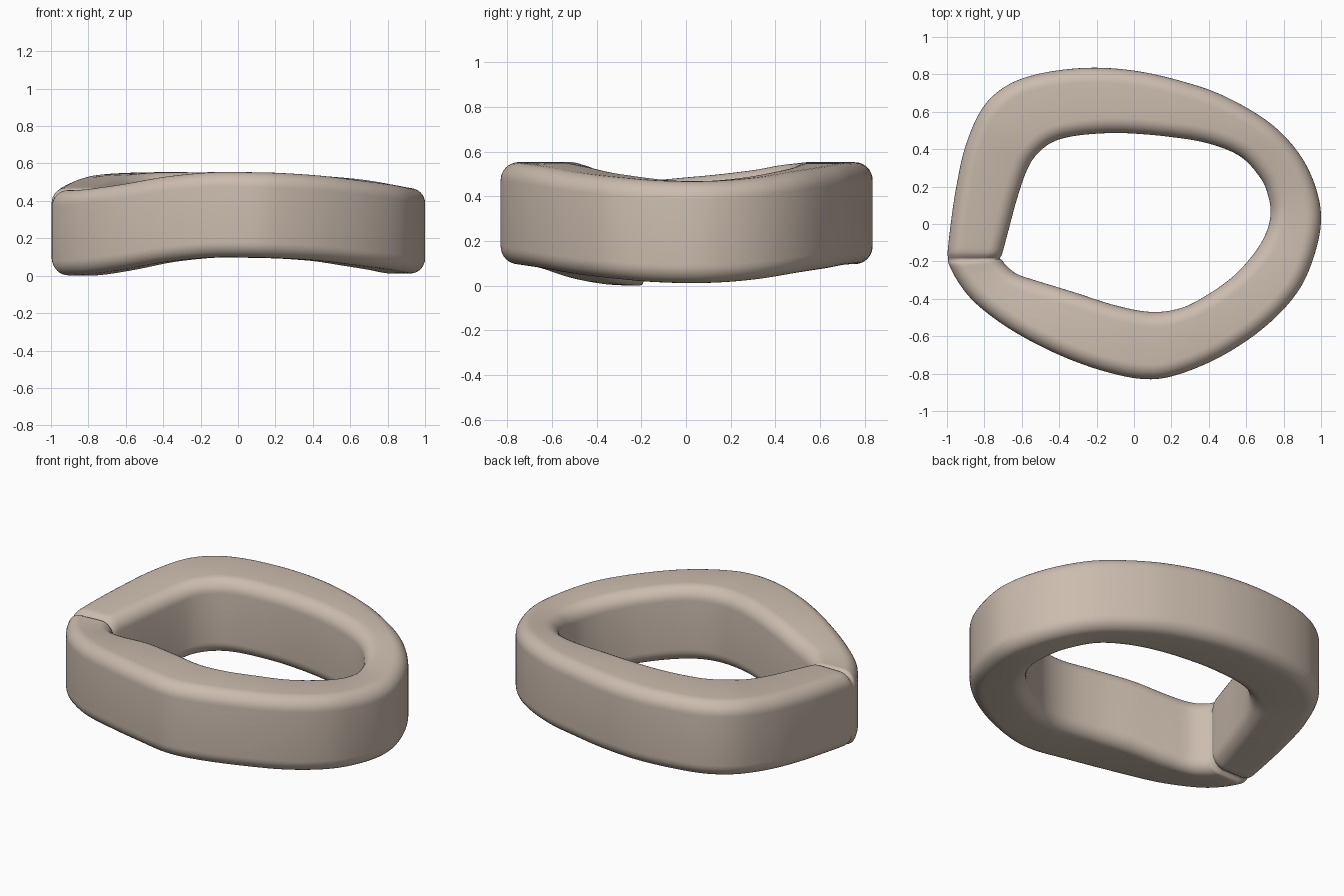
import bpy, bmesh, math
from mathutils import Vector

if "Cube" in bpy.data.objects:
    bpy.data.objects.remove(bpy.data.objects["Cube"])

# Stations around the band from the seam: outer x, y, inner x, y, centre height
STATIONS = [
    (-1.00, -.18, -.71, -.18, .24), (-.98, 0, -.67, -.03, .255),
    (-.95, .20, -.63, .12, .27), (-.90, .42, -.58, .27, .29),
    (-.81, .62, -.53, .36, .31), (-.68, .74, -.45, .43, .32),
    (-.50, .805, -.35, .465, .325), (-.25, .835, -.20, .483, .325),
    (0, .82, -.03, .485, .325), (.25, .765, .20, .465, .32),
    (.48, .685, .40, .43, .305), (.72, .545, .57, .36, .285),
    (.88, .38, .68, .24, .26), (.97, .20, .72, .14, .245),
    (1.0, .02, .73, .05, .24), (.96, -.18, .705, -.05, .245),
    (.87, -.37, .64, -.16, .26), (.70, -.55, .53, -.28, .28),
    (.48, -.70, .39, -.38, .305), (.25, -.80, .25, -.45, .32),
    (.07, -.83, .09, -.47, .325), (-.15, -.79, -.10, -.435, .325),
    (-.40, -.70, -.32, -.365, .302), (-.65, -.57, -.50, -.31, .262),
    (-.84, -.43, -.62, -.27, .238), (-.94, -.31, -.68, -.225, .23),
    (-1.0, -.195, -.71, -.187, .23),
]
HALF_H, RADIUS, STEPS, ARC = .228, .08, 8, 8


def spline(a, b, c, d, t):
    """Catmull-Rom blend of four stations."""
    return [.5 * (2 * q + (r - p) * t + (2 * p - 5 * q + 4 * r - s) * t * t
                  + (3 * q - p - 3 * r + s) * t ** 3)
            for p, q, r, s in zip(a, b, c, d)]


def section(station, pinch):
    """Rounded rectangle standing between the inner and outer outlines."""
    ox, oy, ix, iy, z = station
    outer, inner = Vector((ox, oy, z)), Vector((ix, iy, z))
    mid, axis = (outer + inner) / 2, (outer - inner).normalized()
    half_w, half_h = (outer - inner).length / 2 - pinch * .3, HALF_H - pinch
    r = RADIUS
    pts = []
    for k, (sx, sz) in enumerate(((1, 1), (-1, 1), (-1, -1), (1, -1))):
        for j in range(ARC + 1):
            a = math.pi / 2 * (k + j / ARC)
            u = sx * (half_w - r) + r * math.cos(a)
            v = sz * (half_h - r) + r * math.sin(a)
            pts.append(mid + axis * u + Vector((0, 0, v)))
    return pts


# Band: sections swept around the loop, pinched where the two ends meet
bm = bmesh.new()
rings = []
last = len(STATIONS) - 1
count = last * STEPS
for i in range(count + 1):
    k, t = min(i // STEPS, last - 1), i / STEPS
    t -= k
    four = [STATIONS[max(0, min(last, k + o))] for o in (-1, 0, 1, 2)]
    edge = min(i, count - i)
    pinch = (.018, .006, .001)[edge] if edge < 3 else 0
    rings.append([bm.verts.new(p) for p in section(spline(*four, t), pinch)])
for a, b in zip(rings, rings[1:] + rings[:1]):
    n = len(a)
    for j in range(n):
        bm.faces.new((a[j], a[(j + 1) % n], b[(j + 1) % n], b[j]))
bmesh.ops.recalc_face_normals(bm, faces=bm.faces)
for f in bm.faces:
    f.smooth = True

mesh = bpy.data.meshes.new("ring_band")
bm.to_mesh(mesh)
bm.free()
band = bpy.data.objects.new("ring_band", mesh)
bpy.context.collection.objects.link(band)

# Single warm beige colour
beige = bpy.data.materials.new("warm beige")
beige.diffuse_color = (.60, .50, .42, 1)
beige.use_nodes = True
beige.node_tree.nodes["Principled BSDF"].inputs["Base Color"].default_value = beige.diffuse_color
mesh.materials.append(beige)
